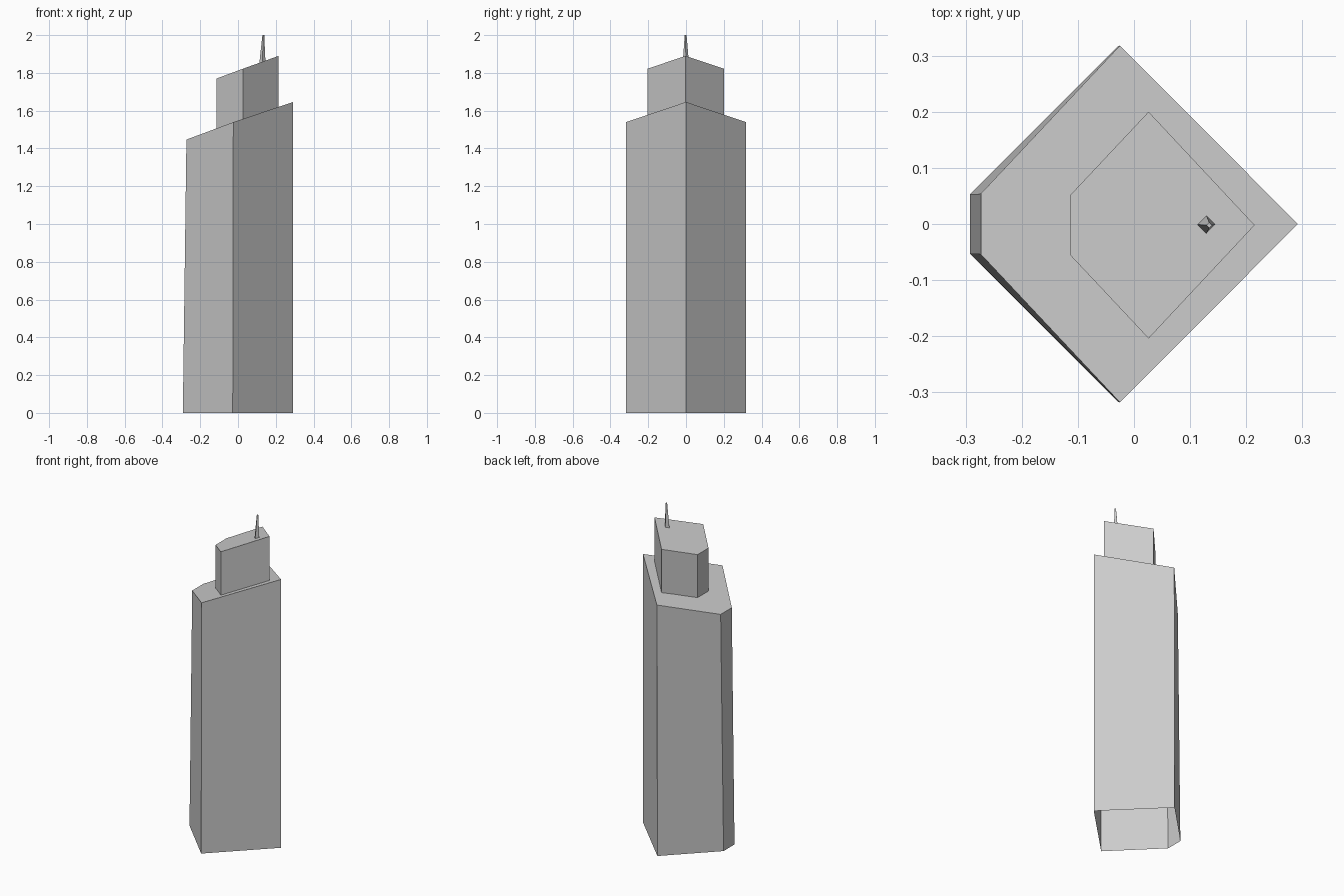
import bpy
import bmesh

if "Cube" in bpy.data.objects:
    bpy.data.objects.remove(bpy.data.objects["Cube"])


def shaft(name, lower, upper):
    """Open-bottomed shaft: side walls between two matching outlines, plus a roof."""
    bm = bmesh.new()
    low = [bm.verts.new(p) for p in lower]
    top = [bm.verts.new(p) for p in upper]
    n = len(low)
    for i in range(n):
        j = (i + 1) % n
        bm.faces.new((low[i], low[j], top[j], top[i]))
    bm.faces.new(top)
    mesh = bpy.data.meshes.new(name)
    bm.to_mesh(mesh)
    bm.free()
    obj = bpy.data.objects.new(name, mesh)
    bpy.context.collection.objects.link(obj)
    return obj


def outline(left, side, nose, y=0.0):
    """Clipped-diamond outline, counter-clockwise; left/side = (x, half width, z), nose = (x, z)."""
    (lx, lw, lz), (sx, sw, sz), (nx, nz) = left, side, nose
    return [(lx, y - lw, lz), (sx, y - sw, sz), (nx, y, nz),
            (sx, y + sw, sz), (lx, y + lw, lz)]


# Main tower with leaning back wall and sloping roof
shaft("main_tower",
      outline((-0.292, 0.053, 0), (-0.028, 0.317, 0), (0.292, 0)),
      outline((-0.273, 0.054, 1.447), (-0.025, 0.318, 1.539), (0.292, 1.646)))

# Smaller upper block, its foot following the roof slope
shaft("upper_block",
      outline((-0.114, 0.053, 1.505), (0.026, 0.202, 1.556), (0.215, 1.62), -0.002),
      outline((-0.114, 0.053, 1.770), (0.026, 0.202, 1.822), (0.215, 1.890), -0.002))


def diamond(x, y, r, z, slope=0.0):
    return [(x - r, y, z - r * slope), (x, y - r, z),
            (x + r, y, z + r * slope), (x, y + r, z)]


# Tapered four-sided mast
shaft("mast", diamond(0.129, -0.001, 0.016, 1.858, 0.36),
      diamond(0.134, -0.002, 0.005, 2.0))
